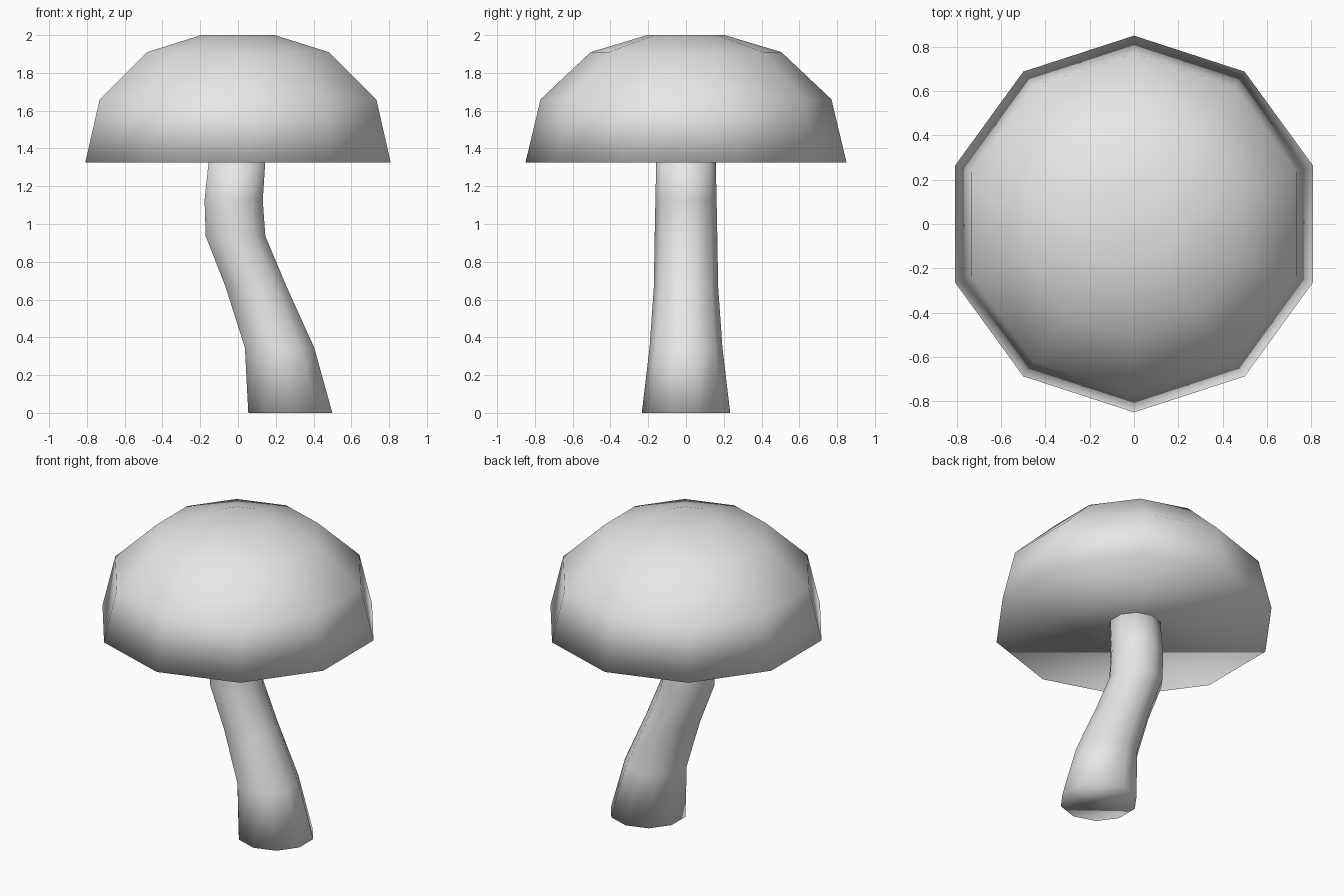
import bpy
import bmesh
from math import cos, sin, pi

SIDES = 10

cube = bpy.data.objects.get("Cube")
if cube:
    bpy.data.objects.remove(cube, do_unlink=True)

grey = bpy.data.materials.new("plain_grey")
grey.use_nodes = True
colour = (0.8, 0.8, 0.8, 1.0)
grey.diffuse_color = colour
grey.node_tree.nodes["Principled BSDF"].inputs["Base Color"].default_value = colour


def lofted_part(name, rings):
    """Skin ten-sided rings given as (centre x, height, radius), bottom to top."""
    bm = bmesh.new()
    loops = []
    for cx, z, r in rings:
        angles = [pi / 2 + 2 * pi * i / SIDES for i in range(SIDES)]
        loops.append([bm.verts.new((cx + r * cos(a), r * sin(a), z)) for a in angles])
    for low, high in zip(loops, loops[1:]):
        for i in range(SIDES):
            j = (i + 1) % SIDES
            bm.faces.new((low[i], low[j], high[j], high[i]))
    bm.faces.new(loops[0][::-1])
    bm.faces.new(loops[-1])
    # Soft shading runs over the rims as well
    for face in bm.faces:
        face.smooth = True
    mesh = bpy.data.meshes.new(name)
    bm.to_mesh(mesh)
    bm.free()
    mesh.materials.append(grey)
    obj = bpy.data.objects.new(name, mesh)
    bpy.context.collection.objects.link(obj)
    return obj


# Domed cap with a flat underside
lofted_part("cap", [
    (0, 1.325, 0.85),
    (0, 1.66, 0.77),
    (0, 1.91, 0.505),
    (0, 2.0, 0.205),
])

# Bent stem, its top sunk into the cap
lofted_part("stem", [
    (0.277, 0, 0.234),
    (0.22, 0.345, 0.193),
    (0.095, 0.67, 0.17),
    (-0.013, 0.935, 0.166),
    (-0.023, 1.125, 0.162),
    (-0.003, 1.36, 0.157),
])
